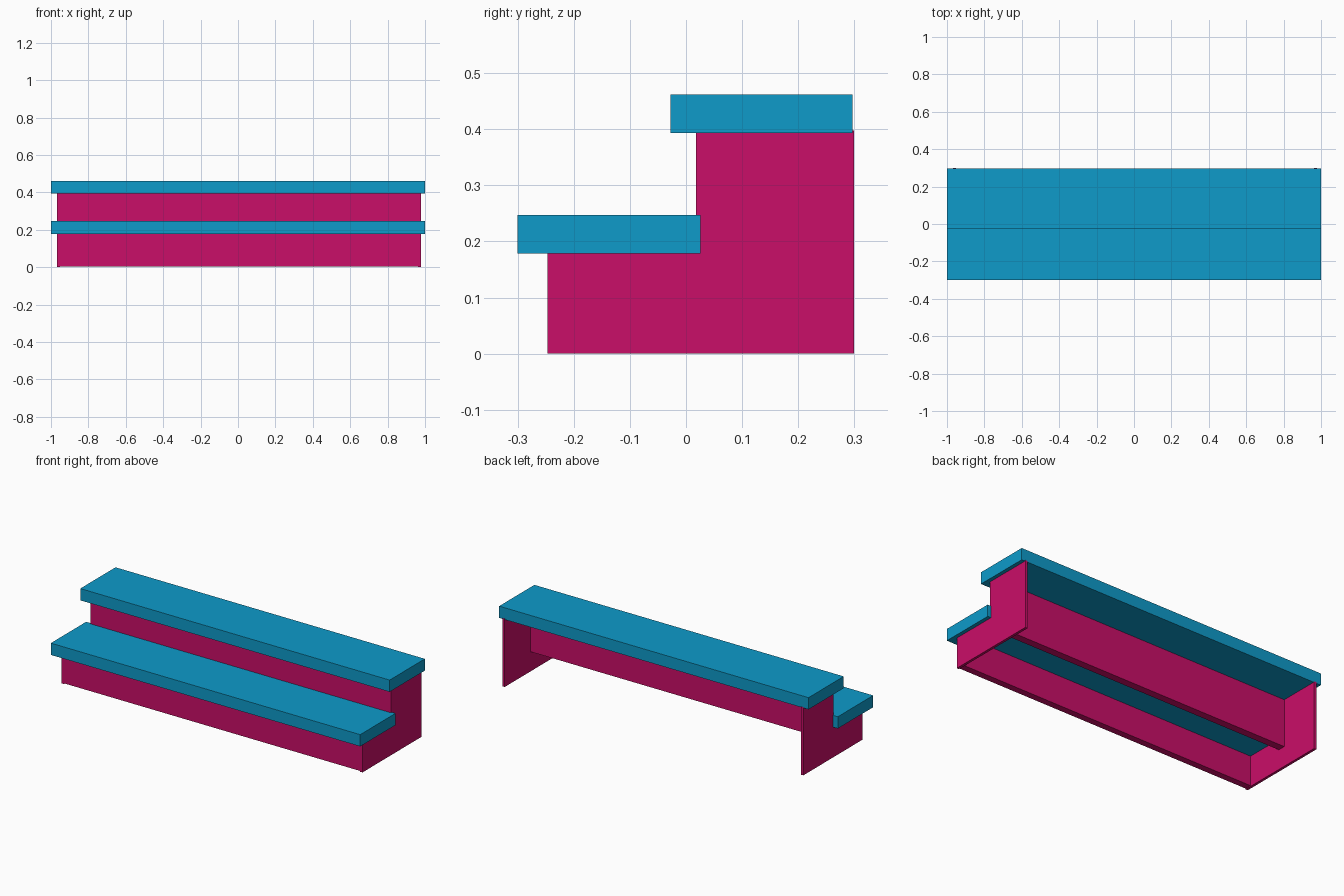
import bpy
import bmesh

cube = bpy.data.objects.get("Cube")
if cube:
    bpy.data.objects.remove(cube, do_unlink=True)


def make_material(name, color):
    mat = bpy.data.materials.new(name)
    mat.use_nodes = True
    mat.diffuse_color = color
    mat.node_tree.nodes["Principled BSDF"].inputs["Base Color"].default_value = color
    return mat


blue = make_material("blue", (0.0044, 0.328, 0.591, 1))
pink = make_material("pink", (0.591, 0.0044, 0.138, 1))


def extrude_profile(name, profile, x0, x1, mat):
    """Sweep a closed (y, z) outline from x0 to x1."""
    bm = bmesh.new()
    face = bm.faces.new([bm.verts.new((x0, y, z)) for y, z in profile])
    swept = bmesh.ops.extrude_face_region(bm, geom=[face])["geom"]
    verts = [v for v in swept if isinstance(v, bmesh.types.BMVert)]
    bmesh.ops.translate(bm, verts=verts, vec=(x1 - x0, 0, 0))
    bmesh.ops.recalc_face_normals(bm, faces=bm.faces[:])
    mesh = bpy.data.meshes.new(name)
    bm.to_mesh(mesh)
    bm.free()
    mesh.materials.append(mat)
    obj = bpy.data.objects.new(name, mesh)
    bpy.context.collection.objects.link(obj)
    return obj


def board(name, y0, y1, z0, z1, x0, x1, mat):
    outline = [(y0, z0), (y1, z0), (y1, z1), (y0, z1)]
    return extrude_profile(name, outline, x0, x1, mat)


# Treads
board("lower_tread", -0.30, 0.026, 0.178, 0.247, -1, 1, blue)
board("upper_tread", -0.028, 0.297, 0.393, 0.462, -1, 1, blue)

# Stepped end panels
left, right, thick = 0.978, -0.968, 0.015
step = [(-0.247, 0), (0.299, 0), (0.299, 0.398), (0.025, 0.398),
        (0.025, 0.185), (-0.247, 0.185)]
extrude_profile("left_end_panel", step, left - thick, left, pink)
extrude_profile("right_end_panel", step, right, right + thick, pink)

# Risers between the end panels
board("lower_riser", -0.246, -0.207, 0.004, 0.185, right + thick, left - thick, pink)
board("upper_riser", 0.018, 0.062, 0.116, 0.398, right + 0.001, left - 0.001, pink)
